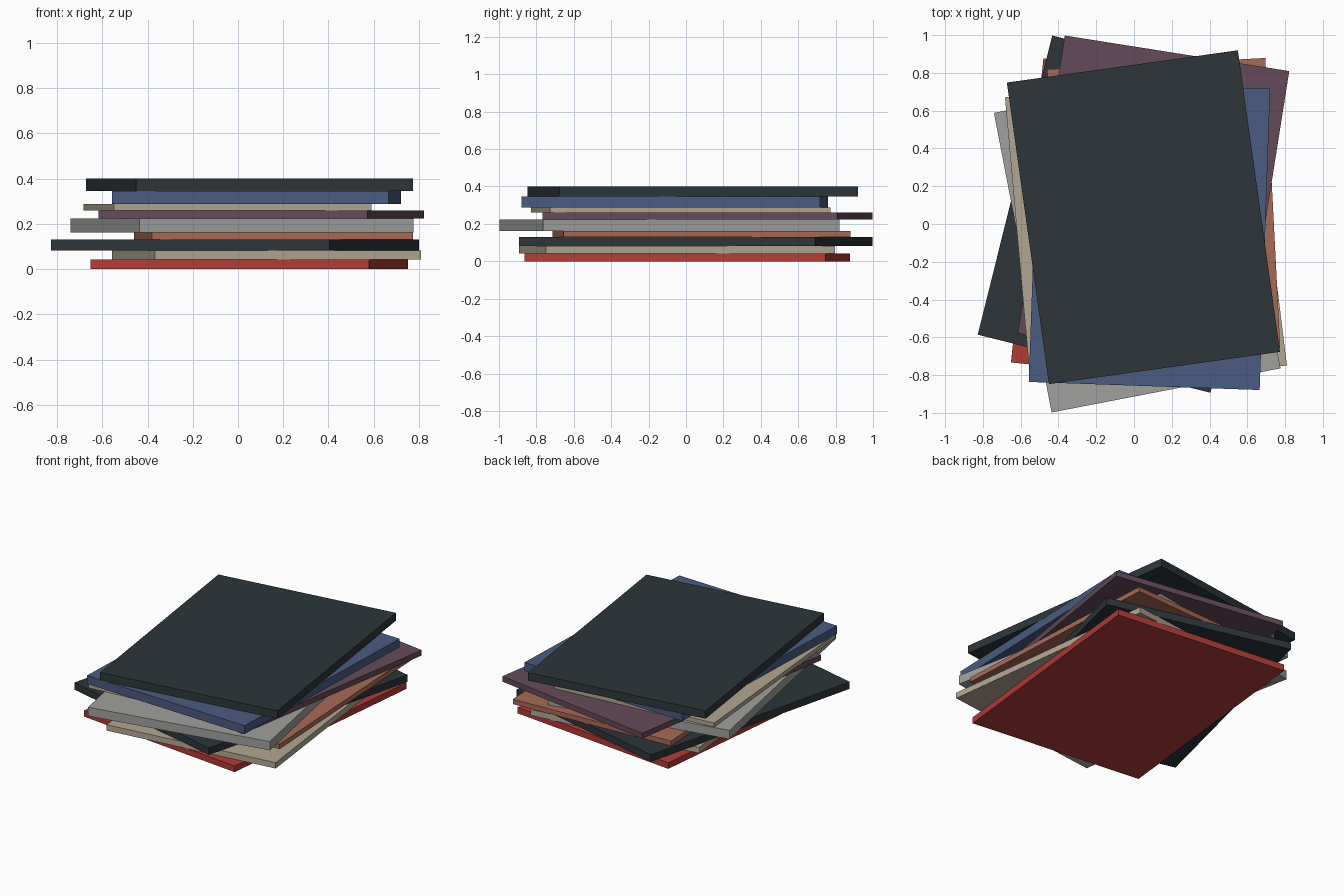
import bpy, bmesh, math
from mathutils import Matrix

if "Cube" in bpy.data.objects:
    bpy.data.objects.remove(bpy.data.objects["Cube"])


def material(name, rgb):
    lin = [((c / 255 + 0.055) / 1.055) ** 2.4 for c in rgb]
    m = bpy.data.materials.new(name)
    m.diffuse_color = (*lin, 1)
    m.use_nodes = True
    m.node_tree.nodes["Principled BSDF"].inputs["Base Color"].default_value = m.diffuse_color
    return m


mats = {
    "red": material("red", (178, 60, 56)),
    "tan": material("tan", (178, 166, 146)),
    "charcoal": material("charcoal", (45, 53, 58)),
    "terracotta": material("terracotta", (168, 105, 84)),
    "grey": material("grey", (160, 160, 157)),
    "plum": material("plum", (101, 74, 90)),
    "blue": material("blue", (74, 92, 130)),
}

# Stacked slabs, bottom to top: colour, top height, width, depth, turn, centre x, centre y
slabs = [
    ("red", 0.042, 1.238, 1.618, -6.1, 0.05, 0.006),
    ("tan", 0.082, 1.186, 1.558, 7.0, 0.126, -0.048),
    ("charcoal", 0.130, 1.270, 1.632, -14.0, -0.014, 0.052),
    ("terracotta", 0.163, 1.157, 1.536, 2.95, 0.157, 0.082),
    ("grey", 0.223, 1.234, 1.615, 10.9, 0.017, -0.088),
    ("plum", 0.260, 1.203, 1.597, -9.0, 0.103, 0.115),
    ("tan", 0.289, 1.145, 1.505, 5.1, -0.046, -0.028),
    ("blue", 0.346, 1.223, 1.596, -2.0, 0.082, -0.060),
    ("charcoal", 0.400, 1.235, 1.612, 7.95, 0.05, 0.036),
]

base = 0
for i, (colour, top, width, depth, turn, x, y) in enumerate(slabs, 1):
    mesh = bpy.data.meshes.new(f"book_{i}_{colour}")
    bm = bmesh.new()
    bmesh.ops.create_cube(bm, size=1, matrix=Matrix.Diagonal((width, depth, top - base, 1)))
    bm.to_mesh(mesh)
    bm.free()
    mesh.materials.append(mats[colour])
    book = bpy.data.objects.new(f"book_{i}_{colour}", mesh)
    book.location = (x, y, (base + top) / 2)
    book.rotation_euler.z = math.radians(turn)
    bpy.context.collection.objects.link(book)
    base = top
